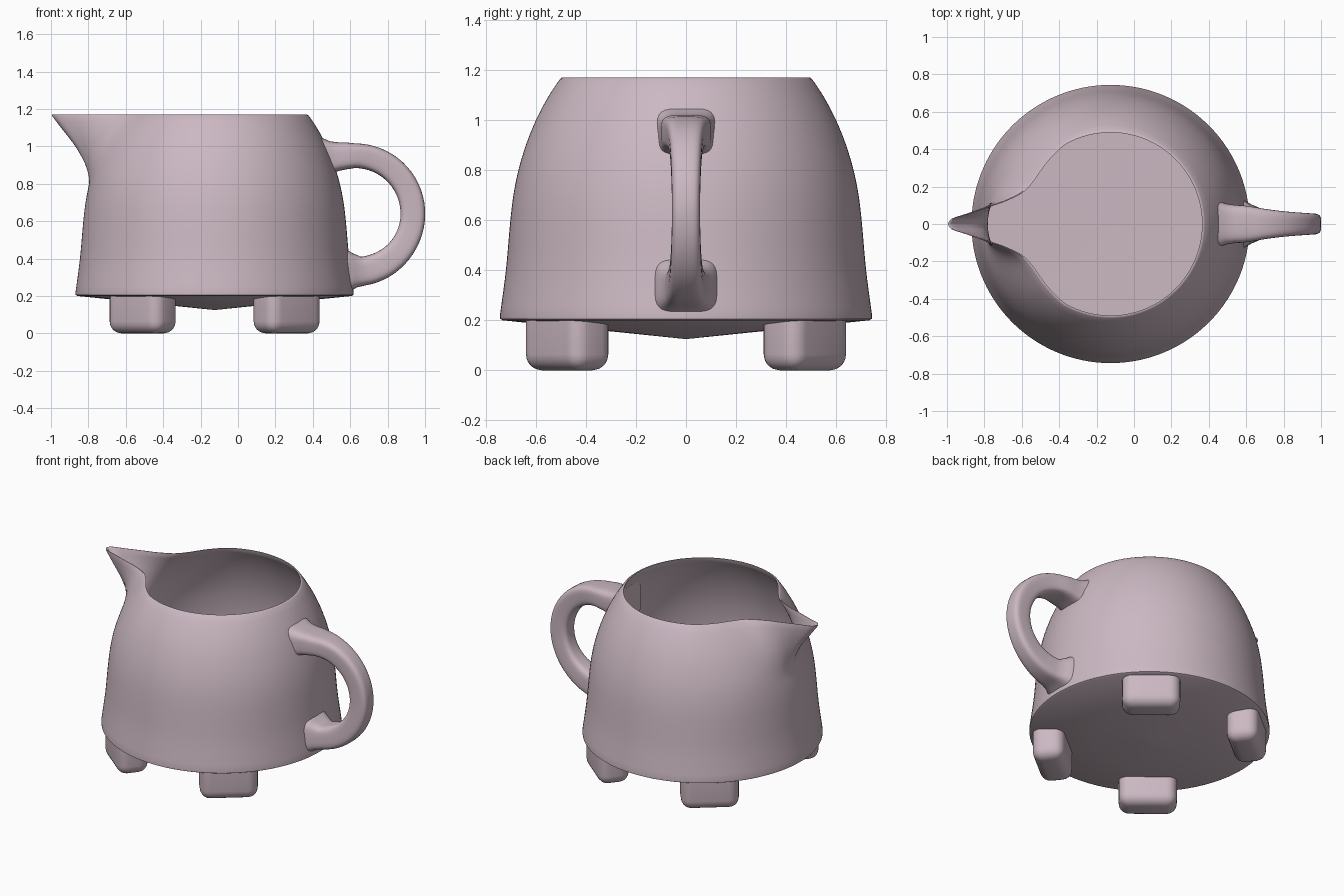
import bpy
import bmesh
import math
from mathutils import Matrix

cube = bpy.data.objects.get("Cube")
if cube:
    bpy.data.objects.remove(cube, do_unlink=True)

AXIS_X = -0.125   # vertical axis of the jug
WALL = 0.015
TOP = 1.17

clay = bpy.data.materials.new("dusty_mauve")
clay.use_nodes = True
colour = (0.60, 0.48, 0.54, 1)
clay.diffuse_color = colour
clay.node_tree.nodes["Principled BSDF"].inputs["Base Color"].default_value = colour


def curve(points, t):
    """Smooth interpolation through (position, value) points."""
    if t <= points[0][0]:
        return points[0][1]
    if t >= points[-1][0]:
        return points[-1][1]

    def slope(k):
        a, b = points[max(k - 1, 0)], points[min(k + 1, len(points) - 1)]
        return (b[1] - a[1]) / (b[0] - a[0])

    for k in range(len(points) - 1):
        (x0, y0), (x1, y1) = points[k], points[k + 1]
        if t <= x1:
            h = x1 - x0
            s = (t - x0) / h
            a = s * s * (3 - 2 * s)
            return (y0 + (y1 - y0) * a + h * slope(k) * s * (1 - s) ** 2
                    - h * slope(k + 1) * s * s * (1 - s))


def finish(bm, name, angle=40):
    """Turn a bmesh into a smooth shaded, coloured object."""
    bmesh.ops.recalc_face_normals(bm, faces=bm.faces[:])
    mesh = bpy.data.meshes.new(name)
    bm.to_mesh(mesh)
    bm.free()
    mesh.materials.append(clay)
    obj = bpy.data.objects.new(name, mesh)
    bpy.context.collection.objects.link(obj)
    bpy.ops.object.select_all(action="DESELECT")
    obj.select_set(True)
    bpy.context.view_layer.objects.active = obj
    bpy.ops.object.shade_smooth_by_angle(angle=math.radians(angle))
    return obj


def loft(bm, rings):
    """Skin closed rings of points and cap both ends."""
    rows = [[bm.verts.new(p) for p in ring] for ring in rings]
    n = len(rows[0])
    for a, b in zip(rows, rows[1:]):
        for i in range(n):
            j = (i + 1) % n
            bm.faces.new((a[i], a[j], b[j], b[i]))
    for row in (rows[0], rows[-1]):
        centre = sum((v.co for v in row), row[0].co * 0) / n
        hub = bm.verts.new(centre)
        for i in range(n):
            bm.faces.new((row[i], row[(i + 1) % n], hub))


# Jug body: round profile with a spout pulled out of the wall near the rim
side = [(0.21, 0.745), (0.4, 0.72), (0.6, 0.702), (0.7, 0.69), (0.8, 0.67),
        (0.9, 0.64), (1.0, 0.6), (1.1, 0.547), (TOP, 0.5)]
spout_reach = [(0.78, 0), (0.82, 0.005), (0.9, 0.05), (1.0, 0.145),
               (1.1, 0.275), (TOP, 0.375)]
spout_shape = [(0, 1), (2, 0.94), (4, 0.74), (7.6, 0.48), (12, 0.24),
               (19.5, 0.03), (30, -0.05), (45, -0.04), (60, 0)]
SEGMENTS = 160
angles = []
for i in range(SEGMENTS):
    u = (2 * i + 1) / SEGMENTS - 1
    angles.append(math.copysign(math.pi * abs(u) ** 1.6, u))


def body_ring(z, inset=0.0):
    ring = []
    for a in angles:
        r = curve(side, z) - inset
        r += curve(spout_reach, z) * curve(spout_shape, abs(math.degrees(a)))
        ring.append((AXIS_X - r * math.cos(a), r * math.sin(a), z))
    return ring


def disc_ring(r, z):
    return [(AXIS_X - r * math.cos(a), r * math.sin(a), z) for a in angles]


STEPS = 26
heights = [0.22 + (TOP - 0.006 - 0.22) * k / STEPS for k in range(STEPS + 1)]
rings = [disc_ring(0.01, 0.126), disc_ring(0.35, 0.161), disc_ring(0.732, 0.2),
         disc_ring(0.743, 0.206)]
rings += [body_ring(z) for z in heights]
rings += [body_ring(TOP, 0.004), body_ring(TOP, WALL - 0.004)]
rings += [body_ring(z, WALL) for z in reversed(heights[1:])]
rings += [disc_ring(0.7, 0.225), disc_ring(0.01, 0.22)]
body = bmesh.new()
loft(body, rings)
finish(body, "jug_body")

# Handle: rounded-square section swept round a loop, flared at both roots
CX, CZ, LOOP = 0.625, 0.64, 0.31
half_width = [(0.5, 0.105), (0.6, 0.098), (0.7, 0.08), (0.8, 0.067), (0.94, 0.056)]
stations = [(0.43, 0.935, 90, 0.12, 0.13), (0.49, 0.94, 90, 0.088, 0.11),
            (0.54, 0.945, 90, 0.076, 0.102), (0.58, 0.949, 90, 0.072, 0.1)]
for k in range(33):
    deg = 90 - 172 * k / 32
    a = math.radians(deg)
    x, z = CX + LOOP * math.cos(a), CZ + LOOP * math.sin(a)
    stations.append((x, z, deg, 0.066 + 0.012 * max(0, -math.sin(a)) ** 3,
                     curve(half_width, x)))
stations += [(0.625, 0.337, -84, 0.092, 0.105), (0.59, 0.34, -82, 0.112, 0.125),
             (0.54, 0.34, -82, 0.13, 0.14)]


def handle_ring(x, z, deg, thick, wide):
    a = math.radians(deg)
    ring = []
    for i in range(32):
        t = math.tau * (i + 0.5) / 32
        c, s = math.cos(t), math.sin(t)
        out = thick * math.copysign(abs(c) ** 0.5, c)
        y = wide * math.copysign(abs(s) ** 0.5, s)
        ring.append((x + out * math.cos(a), y, z + out * math.sin(a)))
    return ring


handle = bmesh.new()
loft(handle, [handle_ring(*s) for s in stations])
finish(handle, "handle", 60)

# Feet: four soft blocks set across the diagonals
for front, y_sign in (("front", -1), ("back", 1)):
    for hand, x_sign in (("right", -1), ("left", 1)):
        foot = bmesh.new()
        bmesh.ops.create_cube(foot, size=1)
        bmesh.ops.scale(foot, vec=(0.2, 0.36, 0.3), verts=foot.verts[:])
        bmesh.ops.bevel(foot, geom=foot.edges[:], offset=0.065, segments=5,
                        profile=0.5, affect="EDGES")
        # flatten the hidden top just under the inside floor
        for v in foot.verts:
            v.co.z = min(v.co.z + 0.15, 0.21)
        turn = math.atan2(0.475 * y_sign, 0.385 * x_sign)
        place = Matrix.Translation((AXIS_X + 0.385 * x_sign, 0.475 * y_sign, 0))
        foot.transform(place @ Matrix.Rotation(turn, 4, "Z"))
        finish(foot, f"{front}_{hand}_foot", 60)
